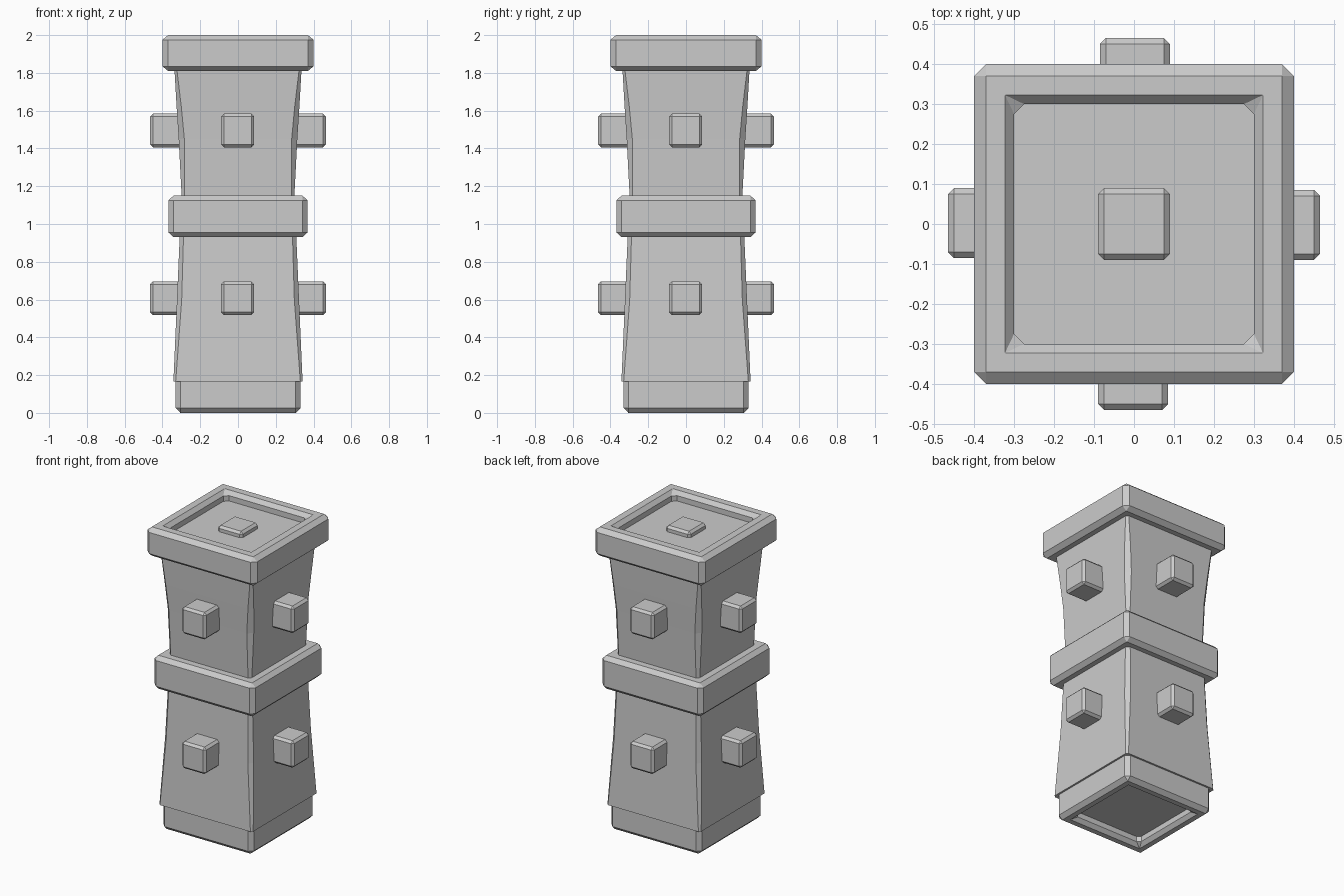
import bpy, bmesh, math
from mathutils import Matrix

if "Cube" in bpy.data.objects:
    bpy.data.objects.remove(bpy.data.objects["Cube"])


def square_loop(half, cut, z):
    """Square section with its four corners cut off."""
    a, b = half, half - cut
    return [(a, -b, z), (a, b, z), (b, a, z), (-b, a, z),
            (-a, b, z), (-a, -b, z), (-b, -a, z), (b, -a, z)]


def make_object(name, bm):
    bmesh.ops.remove_doubles(bm, verts=bm.verts, dist=0.0005)
    bmesh.ops.recalc_face_normals(bm, faces=bm.faces)
    mesh = bpy.data.meshes.new(name)
    bm.to_mesh(mesh)
    bm.free()
    ob = bpy.data.objects.new(name, mesh)
    bpy.context.collection.objects.link(ob)
    return ob


def loft(name, sections):
    """Stack of (half width, corner cut, z) sections, capped at both ends."""
    bm = bmesh.new()
    rings = [[bm.verts.new(p) for p in square_loop(*s)] for s in sections]
    for lo, hi in zip(rings, rings[1:]):
        for i in range(8):
            j = (i + 1) % 8
            bm.faces.new((lo[i], lo[j], hi[j], hi[i]))
    bm.faces.new(rings[0][::-1])
    bm.faces.new(rings[-1])
    return make_object(name, bm)


def stud(name, size, matrix, bevel=0.015):
    """Chamfered block, placed by a matrix."""
    bm = bmesh.new()
    bmesh.ops.create_cube(bm, size=1)
    bmesh.ops.scale(bm, vec=size, verts=bm.verts)
    bmesh.ops.bevel(bm, geom=bm.edges[:], offset=bevel, segments=1,
                    affect='EDGES')
    bmesh.ops.transform(bm, matrix=matrix, verts=bm.verts)
    return make_object(name, bm)


# Base block, recessed underneath
loft("base", [(0.25, 0.02, 0.06), (0.25, 0.02, 0.025), (0.27, 0, 0),
              (0.305, 0, 0), (0.33, 0.025, 0.025), (0.33, 0.025, 0.20)])

# Tapering shafts with worn corners
loft("lower_shaft", [(0.342, 0.012, 0.165), (0.323, 0.025, 0.60),
                     (0.308, 0.02, 0.95)])
loft("upper_shaft", [(0.297, 0.015, 1.12), (0.314, 0.03, 1.45),
                     (0.325, 0.025, 1.62), (0.337, 0.012, 1.83)])

# Middle band
loft("middle_band", [(0.342, 0, 0.93), (0.368, 0.026, 0.955),
                     (0.368, 0.026, 1.125), (0.342, 0, 1.15)])

# Cap with a sunken tray on top
loft("cap", [(0.37, 0, 1.81), (0.40, 0.03, 1.835), (0.40, 0.03, 1.975),
             (0.37, 0, 2.0), (0.323, 0, 2.0), (0.30, 0.025, 1.975),
             (0.30, 0.025, 1.94)])
stud("top_stud", (0.18, 0.18, 0.10), Matrix.Translation((0, 0, 1.927)))

# Studs on all four sides at two heights
for level, z in (("lower", 0.607), ("upper", 1.495)):
    for i, side in enumerate(("front", "right", "back", "left")):
        place = (Matrix.Rotation(i * math.pi / 2, 4, 'Z')
                 @ Matrix.Translation((-0.002, -0.375, z)))
        stud(f"{level}_{side}_stud", (0.175, 0.18, 0.178), place)
